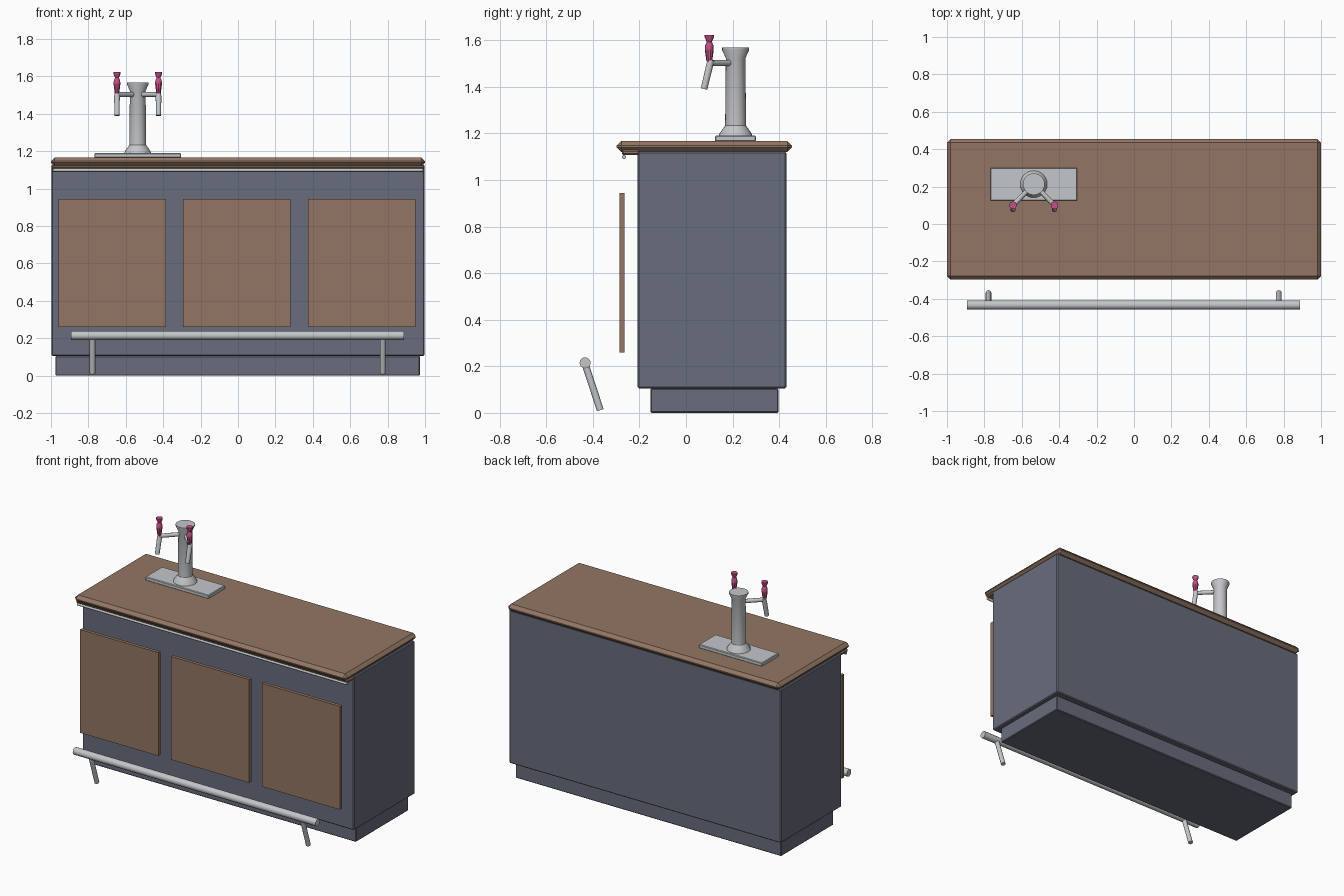
import bpy
import bmesh
from mathutils import Vector

default = bpy.data.objects.get("Cube")
if default:
    bpy.data.objects.remove(default, do_unlink=True)


def material(name, rgb):
    m = bpy.data.materials.new(name)
    m.use_nodes = True
    m.diffuse_color = (*rgb, 1)
    bsdf = next(n for n in m.node_tree.nodes if n.type == "BSDF_PRINCIPLED")
    bsdf.inputs["Base Color"].default_value = (*rgb, 1)
    return m


slate = material("slate paint", (0.14, 0.15, 0.2))
wood = material("brown wood", (0.29, 0.18, 0.125))
metal = material("brushed metal", (0.55, 0.57, 0.59))
pink = material("pink handle", (0.55, 0.08, 0.24))


def add_object(name, bm, mat):
    mesh = bpy.data.meshes.new(name)
    bm.to_mesh(mesh)
    bm.free()
    mesh.materials.append(mat)
    ob = bpy.data.objects.new(name, mesh)
    bpy.context.collection.objects.link(ob)
    return ob


def box(name, x, y, z, mat, bevel=0.0):
    """Box between (min, max) pairs with optional chamfered edges."""
    bm = bmesh.new()
    bmesh.ops.create_cube(bm, size=1)
    for v in bm.verts:
        v.co = [(r[0] + r[1]) / 2 + c * (r[1] - r[0]) for c, r in zip(v.co, (x, y, z))]
    if bevel:
        bmesh.ops.bevel(bm, geom=bm.edges[:], offset=bevel, segments=1, affect="EDGES")
    return add_object(name, bm, mat)


def turned(name, start, direction, profile, mat, sides=12):
    """Lathe a (radius, distance) profile along a direction."""
    bm = bmesh.new()
    rings = []
    for r, h in profile:
        ring = bmesh.ops.create_circle(bm, segments=sides, radius=r)["verts"]
        for v in ring:
            v.co.z = h
        rings.append(ring)
    for a, b in zip(rings, rings[1:]):
        for i in range(sides):
            j = (i + 1) % sides
            bm.faces.new((a[i], a[j], b[j], b[i]))
    bm.faces.new(rings[0])
    bm.faces.new(rings[-1])
    bmesh.ops.recalc_face_normals(bm, faces=bm.faces[:])
    ob = add_object(name, bm, mat)
    ob.location = start
    ob.rotation_euler = Vector(direction).to_track_quat("Z", "Y").to_euler()
    bpy.ops.object.select_all(action="DESELECT")
    ob.select_set(True)
    bpy.context.view_layer.objects.active = ob
    bpy.ops.object.shade_smooth_by_angle(angle=0.6)
    return ob


def rod(name, a, b, radius, mat, sides=12):
    d = Vector(b) - Vector(a)
    return turned(name, a, d, [(radius, 0), (radius, d.length)], mat, sides)


# Cabinet and worktop
box("plinth", (-0.977, 0.973), (-0.153, 0.397), (0, 0.105), slate, 0.005)
box("cabinet_body", (-0.997, 0.997), (-0.208, 0.431), (0.105, 1.122), slate, 0.006)
box("worktop", (-1, 1), (-0.298, 0.455), (1.12, 1.167), wood, 0.02)
box("worktop_front_lip", (-0.998, 0.998), (-0.275, -0.2), (1.107, 1.128), wood, 0.006)
rod("under_lip_rail", (-0.99, -0.266, 1.099), (0.99, -0.266, 1.099), 0.009, metal)

# Three front panels
for i, label in enumerate(("right", "middle", "left")):
    x = -0.96 + i * 0.667
    box(f"front_panel_{label}", (x, x + 0.575), (-0.285, -0.263), (0.26, 0.945), wood)

# Foot rail on two slanted legs
rod("foot_rail", (-0.893, -0.433, 0.215), (0.888, -0.433, 0.215), 0.024, metal)
for label, x in (("right", -0.778), ("left", 0.774)):
    rod(f"foot_rail_leg_{label}", (x, -0.433, 0.21), (x, -0.368, 0.012), 0.015, metal)

# Tap tower
cx, cy = -0.536, 0.213
box("drip_tray", (-0.768, -0.304), (0.125, 0.3), (1.165, 1.19), metal, 0.004)
turned("tap_column", (cx, cy, 1.188), (0, 0, 1),
       [(0.073, 0), (0.068, 0.013), (0.045, 0.045), (0.042, 0.335), (0.058, 0.37), (0.058, 0.38)],
       metal, 24)

# Two taps angled out from the tower
handle = [(0.012, 0), (0.015, 0.02), (0.019, 0.05), (0.018, 0.07),
          (0.011, 0.085), (0.02, 0.105), (0.021, 0.115)]
for label, side in (("right", -1), ("left", 1)):
    x = cx + side * 0.111
    rod(f"tap_arm_{label}", (cx + side * 0.02, cy - 0.02, 1.503), (x, 0.1, 1.503), 0.013, metal)
    turned(f"tap_spout_{label}", (x, 0.107, 1.515), (0, -0.03, -0.125),
           [(0.013, 0), (0.015, 0.02), (0.014, 0.128)], metal)
    turned(f"tap_handle_{label}", (x, 0.1, 1.508), (0, 0, 1), handle, pink, 10)
